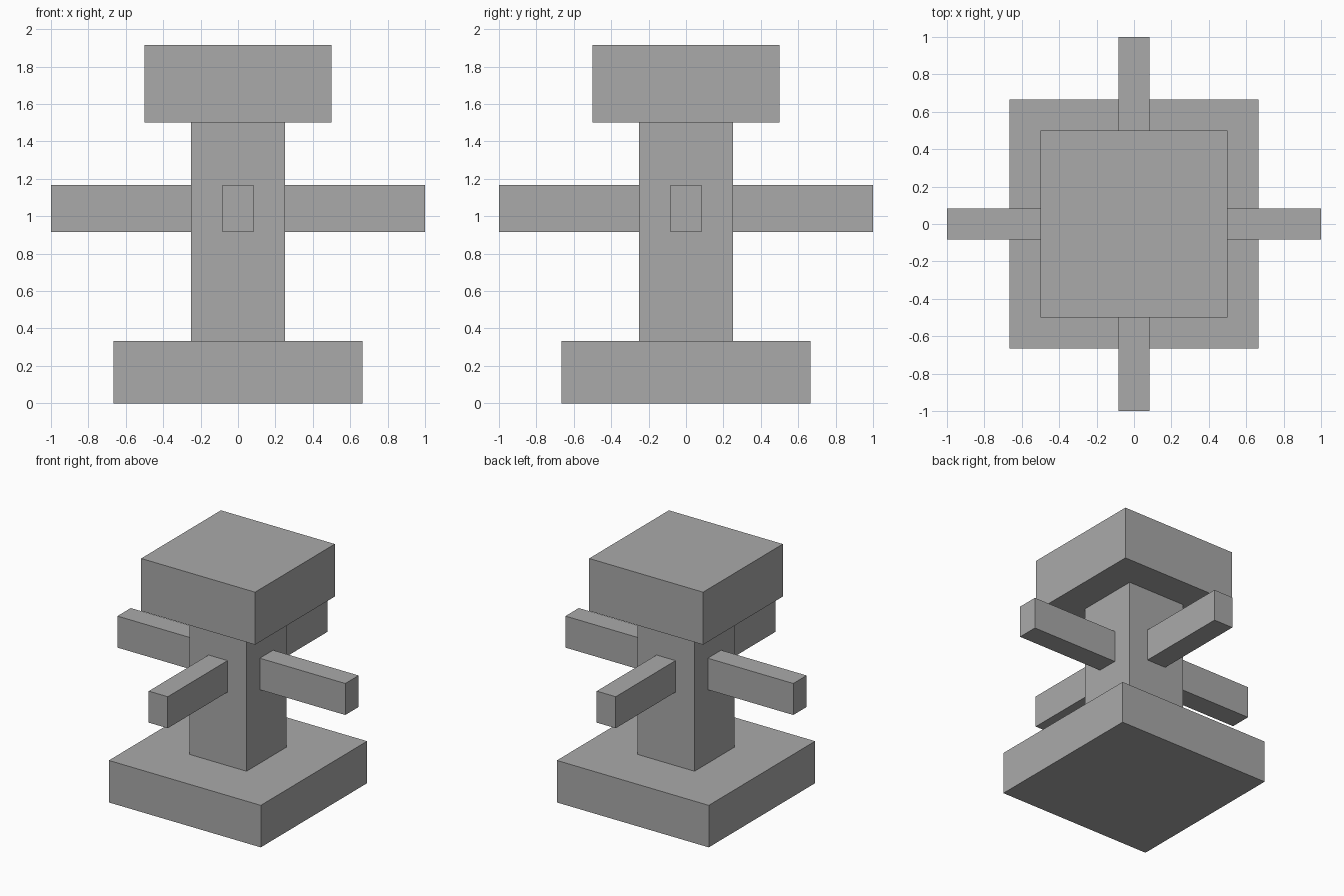
import bpy
import bmesh
import math
from mathutils import Matrix, Vector

if "Cube" in bpy.data.objects:
    bpy.data.objects.remove(bpy.data.objects["Cube"])

stone = bpy.data.materials.new("grey_stone")
stone.diffuse_color = (0.4, 0.4, 0.4, 1)
stone.use_nodes = True
stone.node_tree.nodes["Principled BSDF"].inputs["Base Color"].default_value = stone.diffuse_color

U = 1 / 12  # grid unit all parts snap to


def box(name, low, high, turn=0):
    """Box between two corners in grid units, turned about the z axis."""
    low, high = Vector(low) * U, Vector(high) * U
    size = high - low
    matrix = (Matrix.Rotation(turn, 4, 'Z')
              @ Matrix.Translation((low + high) / 2)
              @ Matrix.Diagonal((*size, 1)))
    bm = bmesh.new()
    bmesh.ops.create_cube(bm, size=1, matrix=matrix)
    mesh = bpy.data.meshes.new(name)
    bm.to_mesh(mesh)
    bm.free()
    mesh.materials.append(stone)
    obj = bpy.data.objects.new(name, mesh)
    bpy.context.collection.objects.link(obj)
    return obj


# Square base, column and head block
box("base", (-8, -8, 0), (8, 8, 4))
box("column", (-3, -3, 4), (3, 3, 18))
box("head_block", (-6, -6, 18), (6, 6, 23))

# Four arms around the column
for i, side in enumerate(("right", "back", "left", "front")):
    box(side + "_arm", (3, -1, 11), (12, 1, 14), i * math.pi / 2)
